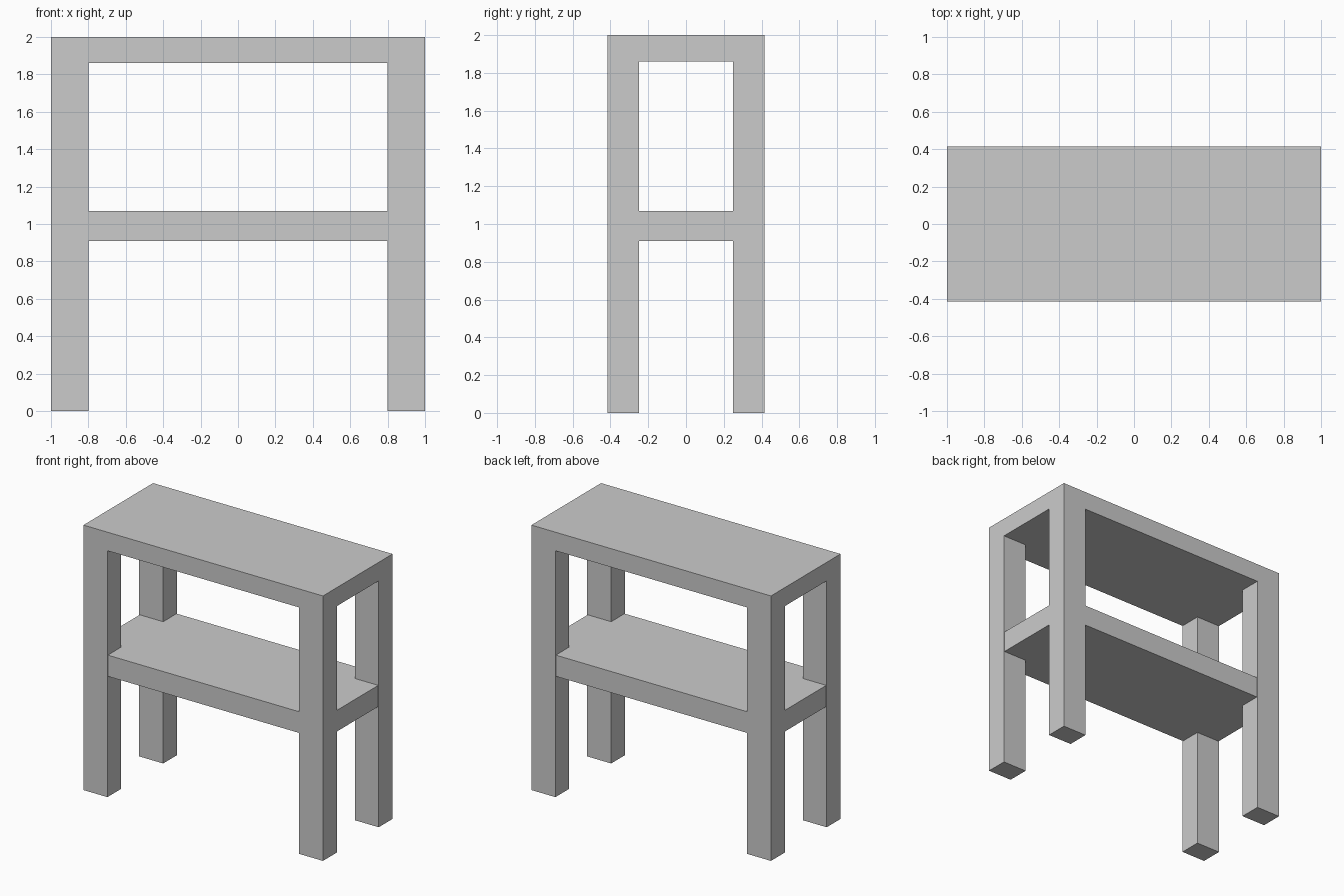
import bpy

if "Cube" in bpy.data.objects:
    bpy.data.objects.remove(bpy.data.objects["Cube"])

HALF_X, HALF_Y, HEIGHT = 1.0, 0.415, 2.0
LEG_X, LEG_Y = 0.2, 0.165
TOP_BOTTOM = 1.86


def box(name, x, y, z):
    """Add a box spanning the given (min, max) ranges."""
    spans = (x, y, z)
    bpy.ops.mesh.primitive_cube_add(size=1, location=[(a + b) / 2 for a, b in spans])
    obj = bpy.context.object
    obj.name = name
    obj.scale = [b - a for a, b in spans]
    bpy.ops.object.transform_apply(location=False, rotation=False, scale=True)
    return obj


# Table top
box("table_top", (-HALF_X, HALF_X), (-HALF_Y, HALF_Y), (TOP_BOTTOM, HEIGHT))

# Four legs, flush with the top's corners
for side, sx in (("left", -1), ("right", 1)):
    for end, sy in (("front", -1), ("back", 1)):
        x = sorted((sx * HALF_X, sx * (HALF_X - LEG_X)))
        y = sorted((sy * HALF_Y, sy * (HALF_Y - LEG_Y)))
        box(f"{end}_{side}_leg", x, y, (0, TOP_BOTTOM))

# Middle shelf, a hair inside the outer leg faces
box("middle_shelf", (-0.996, 0.996), (-0.41, 0.41), (0.91, 1.07))
